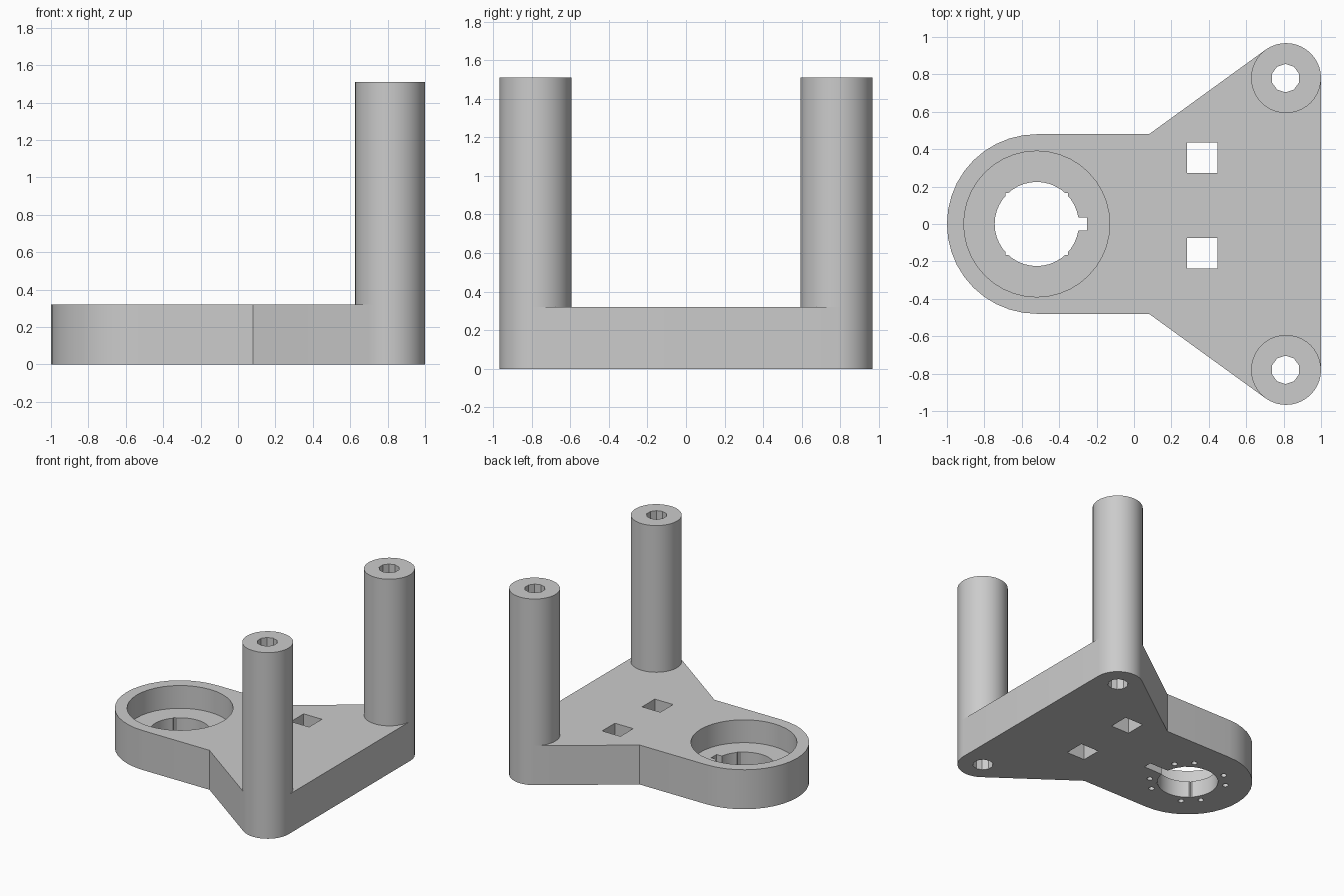
import bpy
import bmesh
from math import cos, sin, radians

cube = bpy.data.objects.get("Cube")
if cube:
    bpy.data.objects.remove(cube, do_unlink=True)

PLATE_TOP, POST_TOP, FLOOR = 0.32, 1.51, 0.135
RING_X = -0.52                      # centre of the round seat
POST_X, POST_Y, POST_R = 0.813, 0.78, 0.187

grey = bpy.data.materials.new("plain grey")
grey.use_nodes = True
grey.diffuse_color = (0.6, 0.6, 0.6, 1)
grey.node_tree.nodes["Principled BSDF"].inputs["Base Color"].default_value = grey.diffuse_color


def arc(cx, cy, r, start, end, steps):
    """Points along an arc, angles in degrees, both ends included."""
    angles = [radians(start + (end - start) * i / steps) for i in range(steps + 1)]
    return [(cx + r * cos(a), cy + r * sin(a)) for a in angles]


def circle(cx, cy, r, sides, turn=0):
    return arc(cx, cy, r, turn, turn + 360, sides)[:-1]


def box(x0, x1, y0, y1):
    return [(x0, y0), (x1, y0), (x1, y1), (x0, y1)]


def prism(name, outline, z0, z1):
    """Upright solid from a flat outline."""
    bm = bmesh.new()
    base = bm.faces.new([bm.verts.new((x, y, z0)) for x, y in outline])
    top = bmesh.ops.extrude_face_region(bm, geom=[base])["geom"]
    moved = [v for v in top if isinstance(v, bmesh.types.BMVert)]
    bmesh.ops.translate(bm, verts=moved, vec=(0, 0, z1 - z0))
    bmesh.ops.recalc_face_normals(bm, faces=bm.faces)
    mesh = bpy.data.meshes.new(name)
    bm.to_mesh(mesh)
    bm.free()
    mesh.materials.append(grey)
    obj = bpy.data.objects.new(name, mesh)
    bpy.context.collection.objects.link(obj)
    return obj


def cut(target, outline, z0, z1):
    """Remove an upright prism from the target."""
    cutter = prism("cutter", outline, z0, z1)
    cutter.hide_render = True
    mod = target.modifiers.new("cut", "BOOLEAN")
    mod.operation, mod.solver, mod.object = "DIFFERENCE", "EXACT", cutter
    bpy.context.view_layer.objects.active = target
    bpy.ops.object.modifier_apply(modifier=mod.name)
    bpy.data.objects.remove(cutter, do_unlink=True)


# Base plate: round end, straight neck, flare to two rounded corners
outline = arc(RING_X, 0, 0.48, 270, 90, 20)
outline += [(0.08, 0.48)]
outline += arc(POST_X, POST_Y, POST_R, 126, 0, 14)
outline += arc(POST_X, -POST_Y, POST_R, 0, -126, 14)
outline += [(0.08, -0.48)]
plate = prism("base_plate", outline, 0, PLATE_TOP)

# Round seat, bore with small corner notches, and keyway
cut(plate, circle(RING_X, 0, 0.39, 40), FLOOR, 0.5)
cut(plate, circle(RING_X, 0, 0.225, 40), -0.1, 0.2)
cut(plate, box(RING_X - 0.168, RING_X + 0.168, -0.165, 0.165), -0.1, 0.21)
cut(plate, box(RING_X, -0.25, -0.035, 0.035), -0.1, 0.22)
cut(plate, box(RING_X, -0.13, -0.034, 0.034), -0.1, 0.07)

# Blind screw holes underneath, in pairs around the bore
for quarter in range(4):
    for offset in (30, 60):
        a = radians(quarter * 90 + offset)
        spot = circle(RING_X + 0.285 * cos(a), 0.285 * sin(a), 0.022, 12)
        cut(plate, spot, -0.1, 0.09)

# Square openings
for y in (0.355, -0.157):
    cut(plate, box(0.283, 0.447, y - 0.082, y + 0.082), -0.1, 0.5)

# Hollow posts, bored through the plate as well
for name, side in (("back_post", 1), ("front_post", -1)):
    y = side * POST_Y
    post = prism(name, circle(POST_X, y, POST_R, 40), PLATE_TOP, POST_TOP)
    bore = circle(POST_X - 0.003, y, 0.076, 10, 18)
    for part in (post, plate):
        cut(part, bore, -0.1, 1.7)

# Smooth the round walls, keep the edges sharp
bpy.ops.object.select_all(action="DESELECT")
for name in ("base_plate", "back_post", "front_post"):
    bpy.data.objects[name].select_set(True)
bpy.context.view_layer.objects.active = plate
bpy.ops.object.shade_smooth_by_angle(angle=radians(20))
